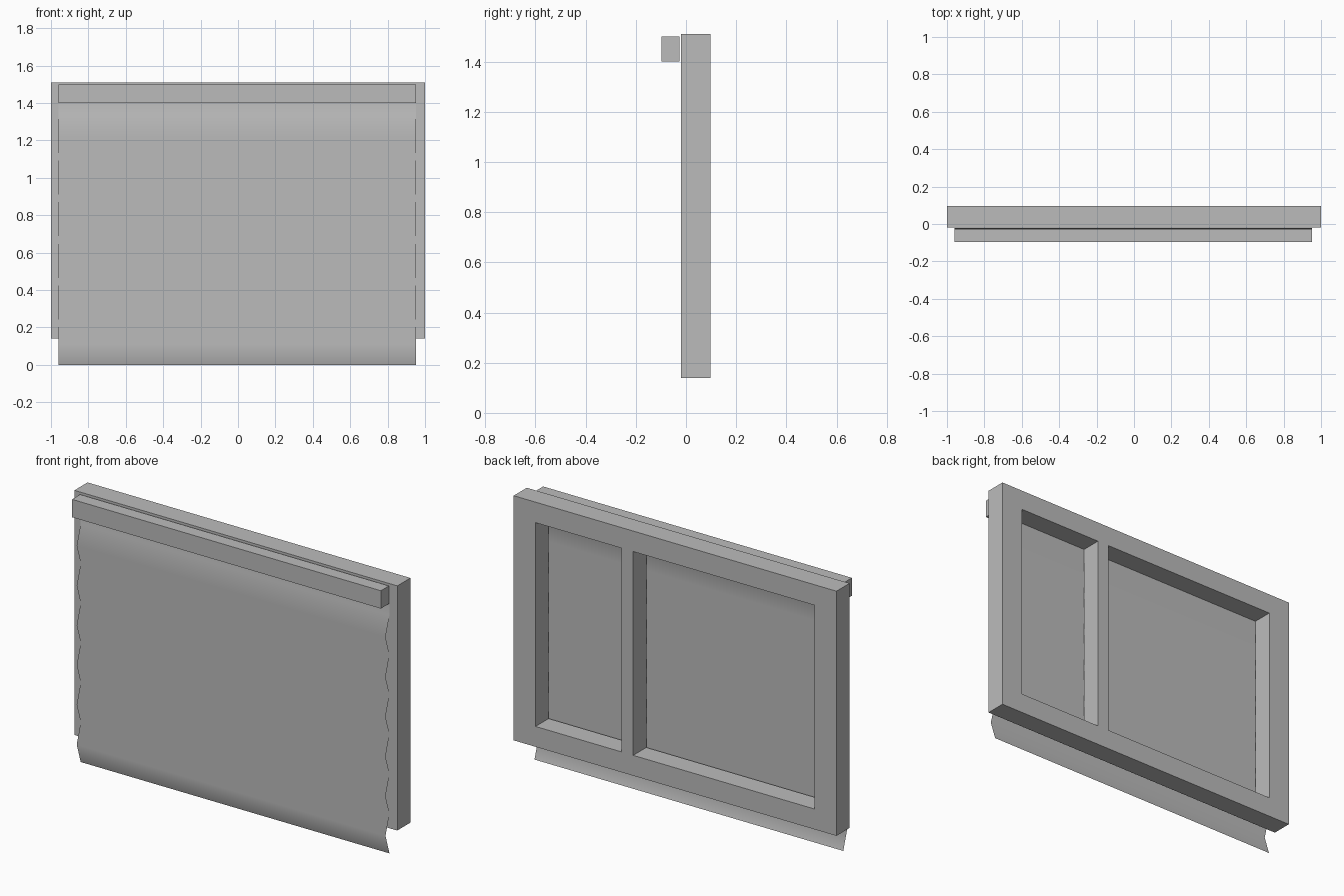
import bpy
import bmesh

cube = bpy.data.objects.get("Cube")
if cube:
    bpy.data.objects.remove(cube, do_unlink=True)

# Single flat grey
grey = bpy.data.materials.new("mid_grey")
grey.use_nodes = True
COLOR = (0.5, 0.5, 0.5, 1.0)
grey.diffuse_color = COLOR
grey.node_tree.nodes["Principled BSDF"].inputs["Base Color"].default_value = COLOR


def make_object(name, bm, smooth=False):
    mesh = bpy.data.meshes.new(name)
    for face in bm.faces:
        face.smooth = smooth
    bm.to_mesh(mesh)
    bm.free()
    mesh.materials.append(grey)
    obj = bpy.data.objects.new(name, mesh)
    bpy.context.collection.objects.link(obj)
    return obj


def panel(name, xs, zs, y_front, y_back, holes=()):
    """Grid of cells in the xz plane, without the holes, extruded along y."""
    bm = bmesh.new()
    grid = [[bm.verts.new((x, y_front, z)) for z in zs] for x in xs]
    for i in range(len(xs) - 1):
        for k in range(len(zs) - 1):
            if (i, k) not in holes:
                bm.faces.new((grid[i][k], grid[i + 1][k],
                              grid[i + 1][k + 1], grid[i][k + 1]))
    front = bm.faces[:]
    back = bmesh.ops.extrude_face_region(bm, geom=front, use_keep_orig=True)["geom"]
    for v in back:
        if isinstance(v, bmesh.types.BMVert):
            v.co.y = y_back
    bmesh.ops.recalc_face_normals(bm, faces=bm.faces[:])
    return make_object(name, bm)


# Window frame with a mullion between two open panes
panel("window_frame", (-1, -0.864, 0.259, 0.333, 0.864, 1),
      (0.14, 0.254, 1.395, 1.51), -0.019, 0.097, holes={(1, 1), (3, 1)})

# Rail holding the blind
LEFT, RIGHT = -0.96, 0.953
panel("blind_rail", (LEFT, RIGHT), (1.40, 1.50), -0.097, -0.026)

# Folded fabric: alternating back and front creases, then a flat top strip
FOLDS, FOLD_TOP = 12, 1.335
Y_BACK, Y_FRONT = -0.0205, -0.056
profile = [(Y_FRONT if i % 2 else Y_BACK, FOLD_TOP * i / FOLDS)
           for i in range(FOLDS + 1)]
profile.append((Y_BACK, 1.45))
bm = bmesh.new()
rows = [[bm.verts.new((x, y, z)) for x in (LEFT, RIGHT)] for y, z in profile]
for low, high in zip(rows, rows[1:]):
    bm.faces.new((low[0], low[1], high[1], high[0]))
make_object("blind_fabric", bm, smooth=True)
